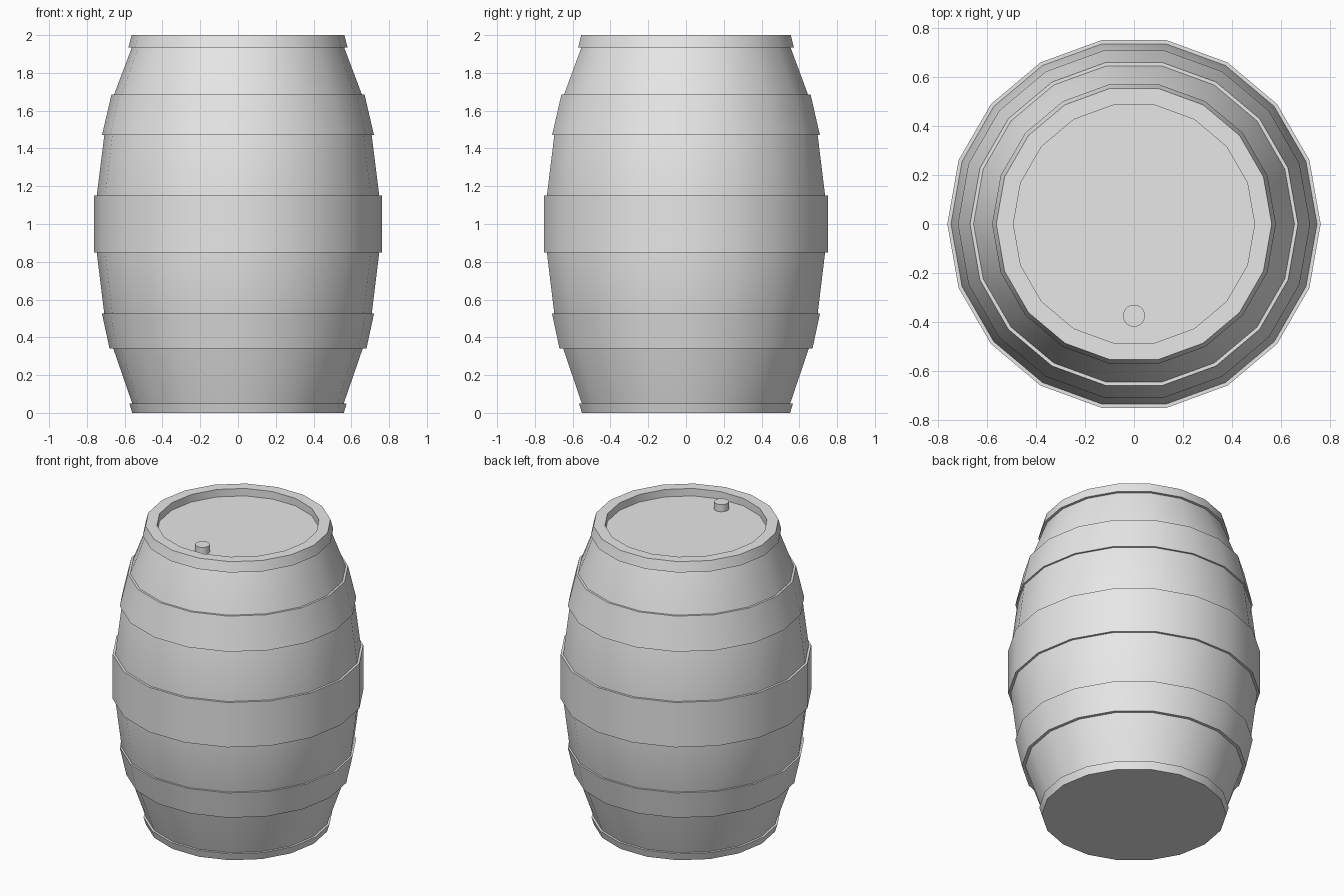
import bpy
import bmesh
import math

SIDES = 18

if "Cube" in bpy.data.objects:
    bpy.data.objects.remove(bpy.data.objects["Cube"], do_unlink=True)

# Single grey material
grey = bpy.data.materials.new("light grey")
grey.use_nodes = True
GREY = (0.8, 0.8, 0.8, 1)
grey.diffuse_color = GREY
grey.node_tree.nodes["Principled BSDF"].inputs["Base Color"].default_value = GREY


def lathe(name, profile, sides=SIDES, closed=False, centre=(0, 0)):
    """Spin a (radius, height) profile; open profiles get capped at both ends."""
    bm = bmesh.new()
    rings = []
    for r, z in profile:
        rings.append([bm.verts.new((r * math.cos(math.tau * i / sides),
                                    r * math.sin(math.tau * i / sides), z))
                      for i in range(sides)])
    pairs = list(zip(rings, rings[1:]))
    if closed:
        pairs.append((rings[-1], rings[0]))
    else:
        bm.faces.new(rings[0])
        bm.faces.new(rings[-1])
    for a, b in pairs:
        for i in range(sides):
            j = (i + 1) % sides
            bm.faces.new((a[i], a[j], b[j], b[i]))
    bmesh.ops.recalc_face_normals(bm, faces=bm.faces)
    mesh = bpy.data.meshes.new(name)
    bm.to_mesh(mesh)
    bm.free()
    mesh.materials.append(grey)
    obj = bpy.data.objects.new(name, mesh)
    obj.location = (*centre, 0)
    bpy.context.collection.objects.link(obj)
    bpy.ops.object.select_all(action='DESELECT')
    obj.select_set(True)
    bpy.context.view_layer.objects.active = obj
    bpy.ops.object.shade_smooth_by_angle(angle=math.radians(30))
    return obj


def hoop(name, low, high, thickness=0.04):
    """Closed band whose outer face runs from low to high."""
    (r0, z0), (r1, z1) = low, high
    lathe(name, [(r0, z0), (r1, z1), (r1 - thickness, z1), (r0 - thickness, z0)],
          closed=True)


# Body with its end rims and the recessed lid
lathe("barrel_body", [
    (0.56, 0), (0.575, 0.05), (0.56, 0.05),
    (0.66, 0.34), (0.708, 0.525), (0.748, 0.85),
    (0.748, 1.15), (0.708, 1.47), (0.656, 1.685),
    (0.562, 1.935), (0.58, 1.935), (0.563, 2),
    (0.493, 2), (0.493, 1.95)])

# Raised hoops
hoop("lower_hoop", (0.68, 0.34), (0.72, 0.525))
hoop("middle_hoop", (0.763, 0.85), (0.763, 1.15))
hoop("upper_hoop", (0.72, 1.47), (0.67, 1.685))

# Bung standing on the lid
lathe("bung", [(0.045, 1.94), (0.045, 1.998)], sides=20, centre=(0, -0.375))
